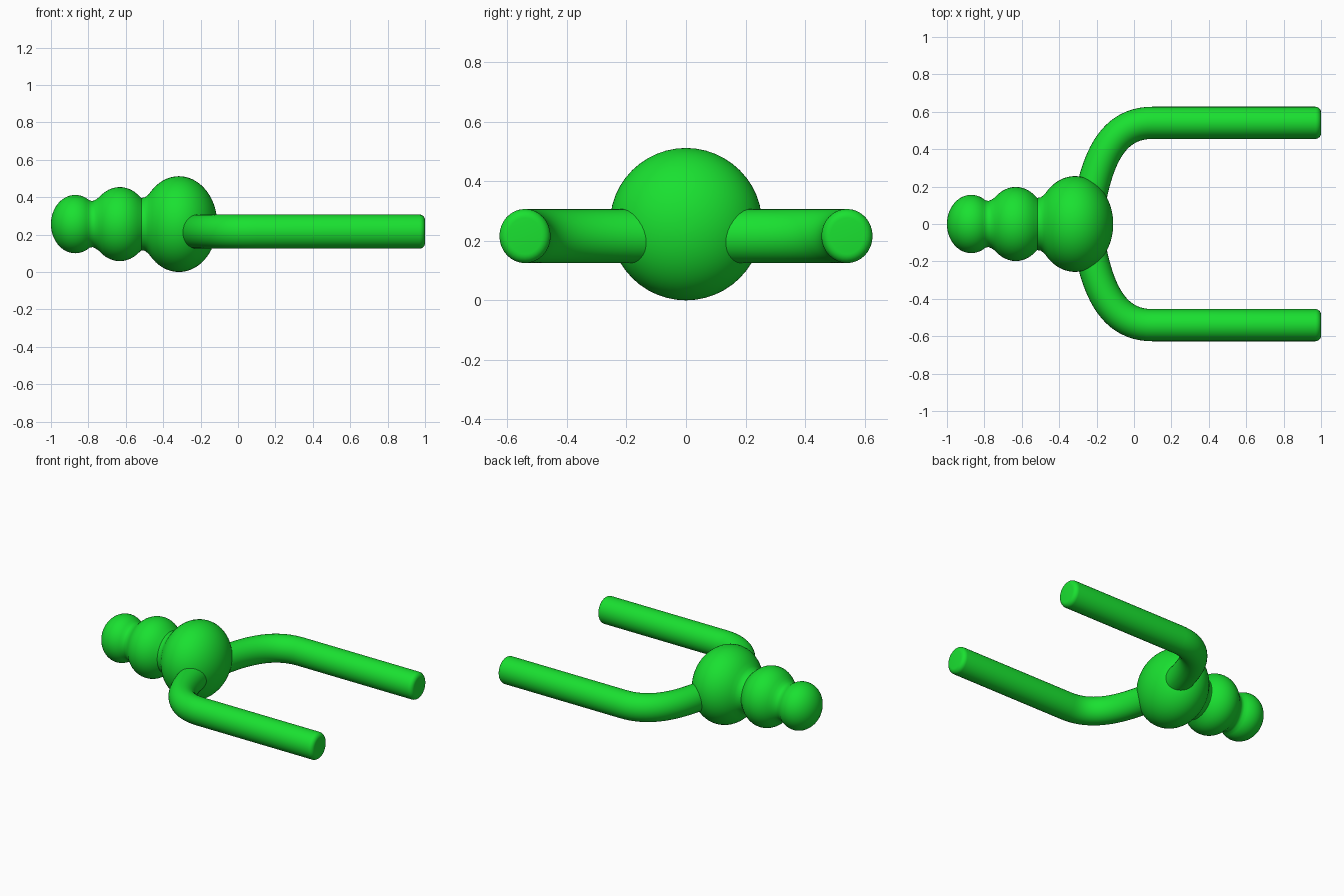
import bpy, bmesh
from math import pi, sin, cos, sqrt, radians
from mathutils import Vector

if "Cube" in bpy.data.objects:
    bpy.data.objects.remove(bpy.data.objects["Cube"])

green = bpy.data.materials.new("green")
green.diffuse_color = (0.01, 0.75, 0.03, 1)
green.use_nodes = True
green.node_tree.nodes["Principled BSDF"].inputs["Base Color"].default_value = green.diffuse_color


def skin_rings(name, rings):
    """Bridge a list of closed rings, cap both ends, shade smooth."""
    bm = bmesh.new()
    loops = [[bm.verts.new(p) for p in ring] for ring in rings]
    n = len(loops[0])
    for a, b in zip(loops, loops[1:]):
        for i in range(n):
            j = (i + 1) % n
            bm.faces.new((a[i], a[j], b[j], b[i]))
    bm.faces.new(loops[0])
    bm.faces.new(loops[-1])
    bmesh.ops.recalc_face_normals(bm, faces=bm.faces)
    mesh = bpy.data.meshes.new(name)
    bm.to_mesh(mesh)
    bm.free()
    obj = bpy.data.objects.new(name, mesh)
    bpy.context.collection.objects.link(obj)
    mesh.materials.append(green)
    bpy.ops.object.select_all(action='DESELECT')
    obj.select_set(True)
    bpy.context.view_layer.objects.active = obj
    bpy.ops.object.shade_smooth_by_angle(angle=radians(40))
    return obj


def ring(center, side, ry, rz, n=32):
    """Elliptical ring spanned by a horizontal side vector and the z axis."""
    up = Vector((0, 0, 1))
    return [center + side * (ry * cos(2 * pi * i / n)) + up * (rz * sin(2 * pi * i / n))
            for i in range(n)]


# Body: three squashed balls in a row, softly blended at the necks
BALLS = [(-0.87, 0.13, 0.156), (-0.632, 0.16, 0.198), (-0.316, 0.205, 0.256)]  # x, rx, r


def body_radius(x):
    total = 0
    for cx, rx, r in BALLS:
        total += (r * sqrt(max(0, 1 - ((x - cx) / rx) ** 2))) ** 3
    return total ** (1 / 3)


x0, x1, steps = -1.0, -0.111, 72
rings = []
for k in range(1, steps):
    x = (x0 + x1) / 2 - (x1 - x0) / 2 * cos(pi * k / steps)
    r = body_radius(x)
    rings.append(ring(Vector((x, 0, 0.256)), Vector((0, 1, 0)), r, r, 48))
skin_rings("body", rings)


# Prongs: tubes bending out of the big ball, then running straight
def prong(name, sign):
    z, ry, rz, edge = 0.216, 0.086, 0.091, 0.03
    p = [Vector(c) for c in ((-0.24, 0.10, z), (-0.19, 0.38, z),
                             (-0.10, 0.541, z), (0.10, 0.541, z))]
    rings = []
    for k in range(21):
        t = k / 20
        u = 1 - t
        pos = p[0] * u**3 + p[1] * 3 * u*u*t + p[2] * 3 * u*t*t + p[3] * t**3
        tan = ((p[1] - p[0]) * u*u + (p[2] - p[1]) * 2 * u*t + (p[3] - p[2]) * t*t).normalized()
        rings.append(ring(pos, Vector((-tan.y, tan.x, 0)), ry, rz))
    # rounded rim at the free end
    for k in range(7):
        a = pi / 2 * k / 6
        inset = edge * (1 - cos(a))
        rings.append(ring(Vector((1 - edge + edge * sin(a), 0.541, z)),
                          Vector((0, 1, 0)), ry - inset, rz - inset))
    for r in rings:
        for v in r:
            v.y *= sign
    skin_rings(name, rings)


prong("left_prong", 1)
prong("right_prong", -1)
